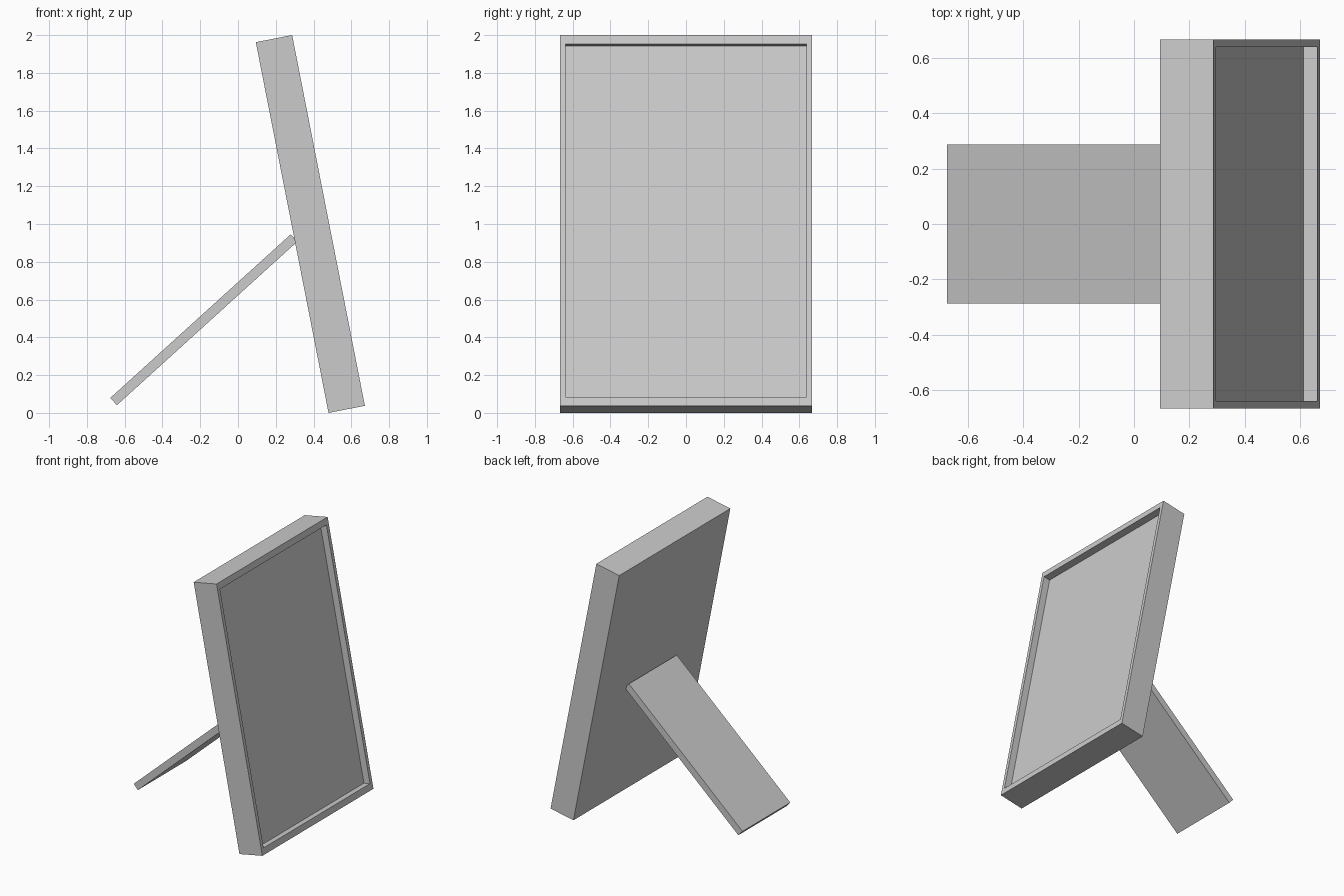
import bpy
import bmesh
from math import radians
from mathutils import Matrix, Vector

cube = bpy.data.objects.get("Cube")
if cube:
    bpy.data.objects.remove(cube, do_unlink=True)

grey = bpy.data.materials.new("light_grey")
grey.use_nodes = True
grey.diffuse_color = (0.6, 0.6, 0.6, 1)
grey.node_tree.nodes["Principled BSDF"].inputs["Base Color"].default_value = (0.6, 0.6, 0.6, 1)


def slab(name, size, centre, lean, recess=None):
    """Box leaning about y; recess = (side border, end border, depth) on its +x face."""
    bm = bmesh.new()
    bmesh.ops.create_cube(bm, size=1)
    bmesh.ops.scale(bm, vec=size, verts=bm.verts)
    if recess:
        side, end, depth = recess
        panel = max(bm.faces, key=lambda f: f.calc_center_median().x)
        # Inset the face in place, then shape the rim and sink the panel
        bmesh.ops.inset_region(bm, faces=[panel], thickness=side)
        for v in panel.verts:
            v.co.z -= (end - side) * (1 if v.co.z > 0 else -1)
        sunk = bmesh.ops.extrude_discrete_faces(bm, faces=[panel])["faces"][0]
        bmesh.ops.translate(bm, verts=sunk.verts, vec=(-depth, 0, 0))
    bmesh.ops.recalc_face_normals(bm, faces=bm.faces)
    mesh = bpy.data.meshes.new(name)
    bm.to_mesh(mesh)
    bm.free()
    mesh.materials.append(grey)
    obj = bpy.data.objects.new(name, mesh)
    obj.matrix_world = Matrix.Translation(Vector(centre)) @ Matrix.Rotation(radians(lean), 4, "Y")
    bpy.context.collection.objects.link(obj)
    return obj


# Leaning frame with a recessed picture panel
slab("picture_frame", (0.196, 1.334, 2.0), (0.383, 0, 1.0), -11.1, recess=(0.04, 0.06, 0.052))

# Rear prop leg, its upper end just touching the frame back
slab("prop_leg", (0.052, 0.574, 1.289), (-0.181, 0, 0.493), 47.8)
